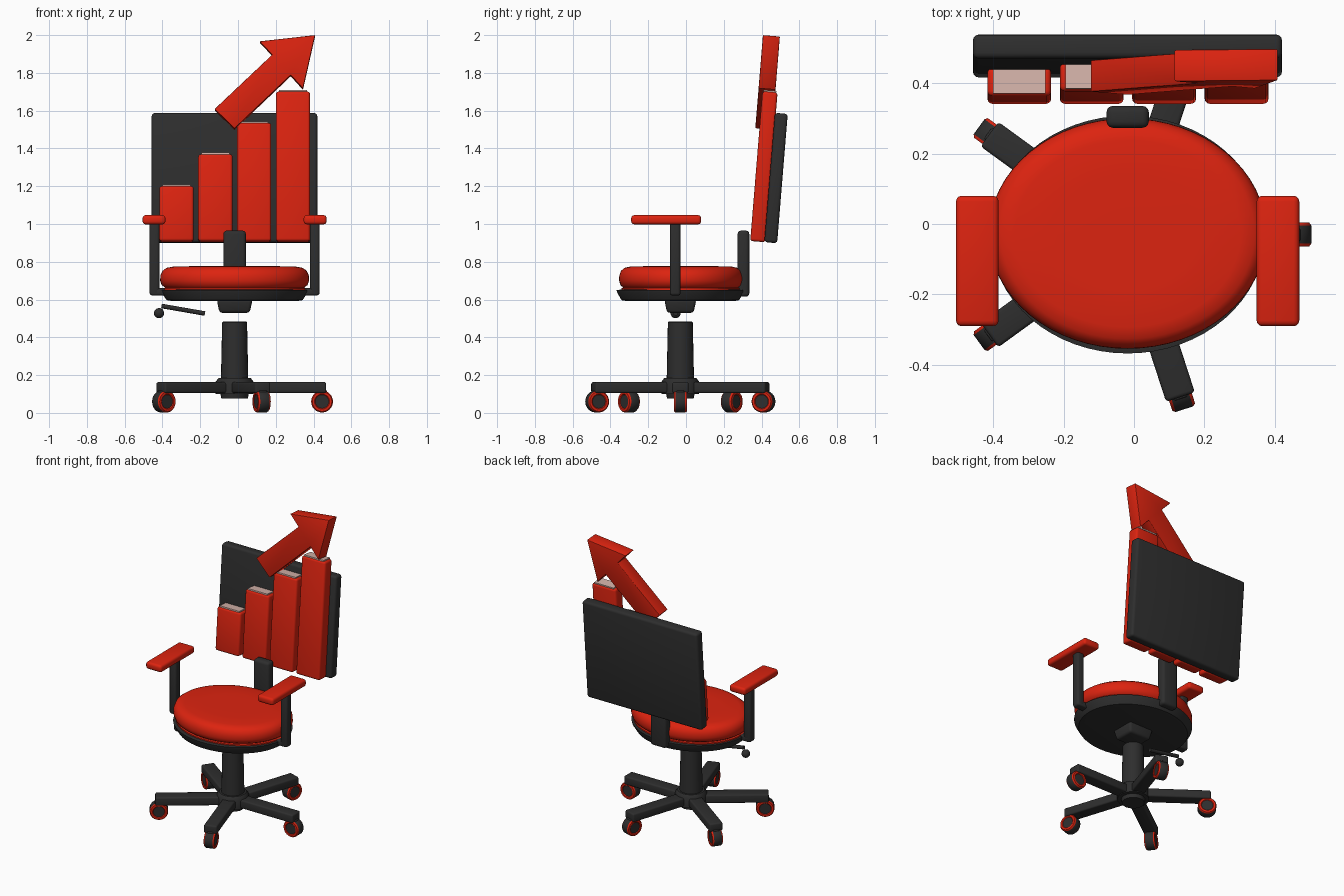
import bpy, bmesh, math
from mathutils import Matrix, Vector

if "Cube" in bpy.data.objects:
    bpy.data.objects.remove(bpy.data.objects["Cube"])

CX, CY = -0.018, -0.03      # chair axis
LEAN = 0.082                # backward lean of the backrest
BASE_Z = 0.91               # bottom of the backrest


def material(name, rgb):
    m = bpy.data.materials.new(name)
    m.diffuse_color = (*rgb, 1)
    m.use_nodes = True
    m.node_tree.nodes["Principled BSDF"].inputs["Base Color"].default_value = m.diffuse_color
    return m


RED = material("red", (0.72, 0.017, 0.005))
DARK = material("charcoal", (0.027, 0.027, 0.027))
BEIGE = material("pale_beige", (0.66, 0.45, 0.40))


def finish(bm, name, mats, bevel=0.0, segments=3, matrix=None):
    """Round the sharp edges, then turn the bmesh into a smooth-shaded object."""
    bmesh.ops.recalc_face_normals(bm, faces=bm.faces)
    if bevel:
        edges = [e for e in bm.edges if e.calc_face_angle(0) > math.radians(35)]
        bmesh.ops.bevel(bm, geom=edges, offset=bevel, segments=segments,
                        profile=0.5, affect='EDGES', clamp_overlap=True)
    if matrix:
        bm.transform(matrix)
    me = bpy.data.meshes.new(name)
    bm.to_mesh(me)
    bm.free()
    for m in mats:
        me.materials.append(m)
    ob = bpy.data.objects.new(name, me)
    bpy.context.collection.objects.link(ob)
    bpy.ops.object.select_all(action='DESELECT')
    ob.select_set(True)
    bpy.context.view_layer.objects.active = ob
    bpy.ops.object.shade_smooth_by_angle(angle=math.radians(38))
    return ob


def box(name, x, y, z, mat, bevel=0.01, matrix=None):
    bm = bmesh.new()
    bmesh.ops.create_cube(bm, size=1)
    for v in bm.verts:
        v.co = [r[0] + (c + 0.5) * (r[1] - r[0]) for c, r in zip(v.co, (x, y, z))]
    return finish(bm, name, [mat], bevel, matrix=matrix)


def lathe(name, profile, mats, sides=32, matrix=None, ratio=1.0, band=None):
    """Spin (radius, z) rings; ratio squashes y; bands picks a material per ring step."""
    bm = bmesh.new()
    rings = []
    for r, z in profile:
        rings.append([bm.verts.new((r * math.cos(2 * math.pi * i / sides),
                                    r * ratio * math.sin(2 * math.pi * i / sides), z))
                      for i in range(sides)])
    for k, (a, b) in enumerate(zip(rings, rings[1:])):
        for i in range(sides):
            j = (i + 1) % sides
            f = bm.faces.new((a[i], a[j], b[j], b[i]))
            f.material_index = band[k] if band else 0
    bm.faces.new(rings[0])
    bm.faces.new(rings[-1])
    return finish(bm, name, mats, matrix=matrix)


def lean_matrix():
    """Tilt about the bottom front edge of the backrest."""
    pivot = Matrix.Translation((0, 0.34, BASE_Z))
    return pivot @ Matrix.Rotation(-math.atan(LEAN), 4, 'X') @ pivot.inverted()


AXIS = Matrix.Translation((CX, CY, 0))
TILT = lean_matrix()

# Five-star base with a caster under each tip
for i in range(5):
    spin = AXIS @ Matrix.Rotation(math.radians(72 * i), 4, 'Z')
    box(f"base_leg_{i}", (0.02, 0.485), (-0.043, 0.043), (0.105, 0.163), DARK, 0.01, spin)
    box(f"caster_stem_{i}", (0.44, 0.49), (-0.02, 0.02), (0.07, 0.12), DARK, 0.006, spin)
    wheel = spin @ Matrix.Translation((0.463, 0, 0.06)) @ Matrix.Rotation(math.pi / 2, 4, 'X')
    lathe(f"caster_{i}",
          [(0.036, -0.03), (0.04, -0.034), (0.052, -0.034), (0.058, -0.026),
           (0.058, 0.026), (0.052, 0.034), (0.04, 0.034), (0.036, 0.03)],
          [DARK, RED], 24, wheel, band=[1, 1, 1, 0, 1, 1, 1])

# Hub and column
lathe("base_hub", [(0.07, 0.075), (0.075, 0.10), (0.10, 0.10), (0.10, 0.165),
                   (0.085, 0.185), (0.06, 0.185)], [DARK], 20, AXIS)
lathe("column", [(0.073, 0.15), (0.066, 0.478), (0.06, 0.485)], [DARK], 24, AXIS)

# Tapered tilt mechanism below the seat
bm = bmesh.new()
bmesh.ops.create_cube(bm, size=1)
for v in bm.verts:
    half = 0.095 if v.co.z > 0 else 0.08
    v.co = (math.copysign(half, v.co.x), math.copysign(half - 0.01, v.co.y),
            0.60 if v.co.z > 0 else 0.53)
finish(bm, "tilt_mechanism", [DARK], 0.015, matrix=AXIS)

# Seat pan and cushion
lathe("seat_pan", [(0.33, 0.592), (0.36, 0.597), (0.387, 0.638), (0.39, 0.65), (0.37, 0.652)],
      [DARK], 64, AXIS, ratio=0.865)
lathe("seat_cushion",
      [(0.36, 0.646), (0.378, 0.649), (0.378, 0.66), (0.368, 0.664), (0.386, 0.676),
       (0.394, 0.70), (0.393, 0.727), (0.382, 0.752), (0.36, 0.768), (0.32, 0.775),
       (0.2, 0.777), (0.05, 0.777)],
      [RED], 64, Matrix.Translation((CX, -0.027, 0)), ratio=0.83)

# Arms, mirrored about the chair axis
for side, s in (("left", -1), ("right", 1)):
    def span(a, b):
        return tuple(sorted((CX + s * a, CX + s * b)))
    box(f"arm_post_{side}", span(0.398, 0.45), (-0.085, -0.03), (0.622, 1.015), DARK, 0.013)
    box(f"arm_bracket_{side}", span(0.33, 0.445), (-0.085, -0.03), (0.622, 0.66), DARK, 0.01)
    box(f"armrest_{side}", span(0.366, 0.487), (-0.29, 0.08), (0.998, 1.047), RED, 0.016)

# Height lever with a ball end
start, end = Vector((-0.175, -0.055, 0.526)), Vector((-0.405, -0.055, 0.566))
d = end - start
lathe("lever_rod", [(0.012, 0), (0.012, d.length)], [DARK], 12,
      Matrix.Translation(start) @ d.to_track_quat('Z', 'Y').to_matrix().to_4x4())
bm = bmesh.new()
bmesh.ops.create_uvsphere(bm, u_segments=16, v_segments=10, radius=0.027)
finish(bm, "lever_knob", [DARK], matrix=Matrix.Translation((-0.418, -0.055, 0.528)))

# Back support and panel
box("back_support", (-0.078, 0.042), (0.273, 0.335), (0.615, 0.965), DARK, 0.018)
box("back_panel", (-0.457, 0.42), (0.415, 0.483), (BASE_Z, 1.597), DARK, 0.016, TILT)

# Rising bars with pale caps
for i, top in enumerate((1.203, 1.372, 1.538, 1.705)):
    x0 = -0.416 + 0.2055 * i
    box(f"chart_bar_{i}", (x0, x0 + 0.181), (0.34, 0.42), (BASE_Z, top), RED, 0.014, TILT)
    box(f"bar_cap_{i}", (x0 + 0.016, x0 + 0.165), (0.346, 0.414), (top - 0.001, top + 0.008),
        BEIGE, 0, TILT)

# Rising arrow: outline extruded backwards and leaned
outline = [(-0.124, 1.606), (-0.018, 1.503), (0.279, 1.787), (0.344, 1.715),
           (0.408, 1.999), (0.114, 1.966), (0.181, 1.895)]
bm = bmesh.new()
face = bm.faces.new([bm.verts.new((x, 0.318, z)) for x, z in outline])
back = bmesh.ops.extrude_face_region(bm, geom=[face])["geom"]
for v in back:
    if isinstance(v, bmesh.types.BMVert):
        v.co.y += 0.09
for v in bm.verts:
    v.co.z += 0.003
finish(bm, "arrow", [RED], 0.004, 2, TILT)
